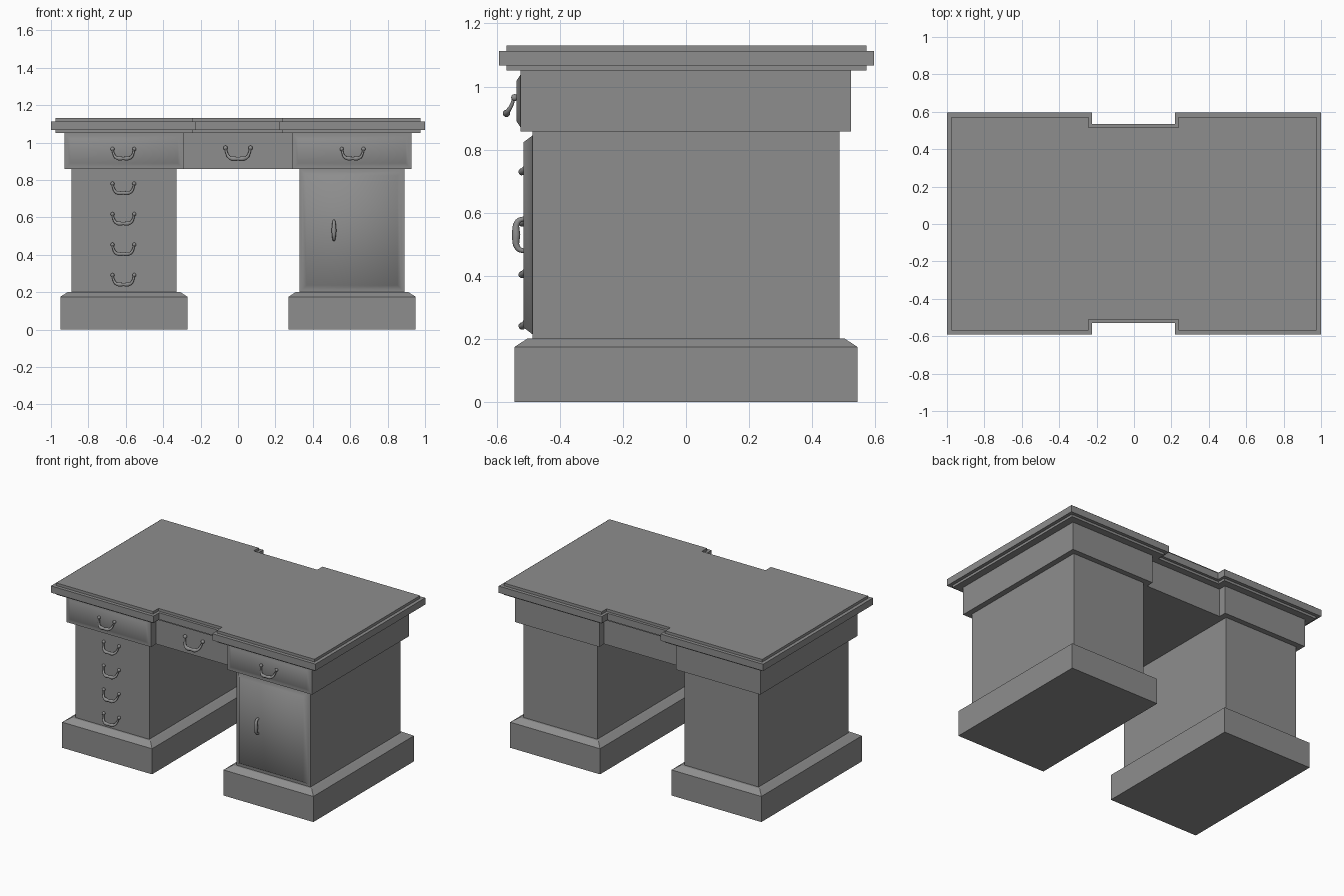
import bpy, bmesh
from mathutils import Vector

cube = bpy.data.objects.get("Cube")
if cube:
    bpy.data.objects.remove(cube, do_unlink=True)

grey = bpy.data.materials.new("plain_grey")
grey.use_nodes = True
grey.diffuse_color = (0.27, 0.27, 0.27, 1)
grey.node_tree.nodes["Principled BSDF"].inputs["Base Color"].default_value = grey.diffuse_color


def finish(name, bm, smooth=False):
    bmesh.ops.recalc_face_normals(bm, faces=bm.faces)
    mesh = bpy.data.meshes.new(name)
    bm.to_mesh(mesh)
    bm.free()
    mesh.materials.append(grey)
    obj = bpy.data.objects.new(name, mesh)
    bpy.context.collection.objects.link(obj)
    if smooth:
        bpy.ops.object.select_all(action='DESELECT')
        obj.select_set(True)
        bpy.context.view_layer.objects.active = obj
        bpy.ops.object.shade_smooth_by_angle(angle=1.0)
    return obj


def box(name, x, y, z, panel=None, chamfer=None):
    """Box from ranges; panel raises the front face, chamfer slopes the top."""
    bm = bmesh.new()
    bmesh.ops.create_cube(bm, size=1)
    for v in bm.verts:
        v.co = [sum(r) / 2 + c * (r[1] - r[0]) for c, r in zip(v.co, (x, y, z))]
    bm.normal_update()
    if panel:
        margin, slope, depth = panel
        front = [f for f in bm.faces if f.normal.y < -0.9]
        bmesh.ops.inset_region(bm, faces=front, thickness=margin)
        bmesh.ops.inset_region(bm, faces=front, thickness=slope, depth=depth)
    if chamfer:
        inset, rise = chamfer
        top = [f for f in bm.faces if f.normal.z > 0.9]
        bmesh.ops.inset_region(bm, faces=top, thickness=inset, depth=rise)
    return finish(name, bm, bool(panel))


def top_layer(name, inset, z0, z1):
    """Slab with a shallow notch in the middle of the front and back."""
    x, front, back, i = 1 - inset, -0.592 + inset, 0.595 - inset, inset * 0.8
    nl, nr, nf, nb = -0.225 - i, 0.22 + i, -0.53 + i, 0.535 - i
    outline = [(-x, front), (nl, front), (nl, nf), (nr, nf), (nr, front), (x, front),
               (x, back), (nr, back), (nr, nb), (nl, nb), (nl, back), (-x, back)]
    bm = bmesh.new()
    face = bm.faces.new([bm.verts.new((a, b, z0)) for a, b in outline])
    up = bmesh.ops.extrude_face_region(bm, geom=[face])["geom"]
    for v in up:
        if isinstance(v, bmesh.types.BMVert):
            v.co.z = z1
    finish(name, bm)


def tube(name, points, origin, scale=1, knobs=()):
    """Smooth bar along (x, y, z, radius) points, with optional end knobs."""
    curve = bpy.data.curves.new(name, 'CURVE')
    curve.dimensions = '3D'
    curve.bevel_depth = 1
    curve.bevel_resolution = 2
    curve.resolution_u = 4
    curve.use_fill_caps = True
    spline = curve.splines.new('BEZIER')
    spline.bezier_points.add(len(points) - 1)
    for bp, (px, py, pz, r) in zip(spline.bezier_points, points):
        bp.co = (px, py, pz)
        bp.radius = r
        bp.handle_left_type = bp.handle_right_type = 'AUTO'
    temp = bpy.data.objects.new(name + "_path", curve)
    bpy.context.collection.objects.link(temp)
    mesh = temp.evaluated_get(bpy.context.evaluated_depsgraph_get()).to_mesh()
    bm = bmesh.new()
    bm.from_mesh(mesh)
    bpy.data.objects.remove(temp, do_unlink=True)
    for k in knobs:
        ball = bmesh.ops.create_uvsphere(bm, u_segments=10, v_segments=8, radius=0.011)["verts"]
        bmesh.ops.translate(bm, vec=k, verts=ball)
    for v in bm.verts:
        v.co = v.co * scale + Vector(origin)
    finish(name, bm, True)


def drawer_pull(name, x, y, z, scale=1):
    half = [(0.058, -0.008, 0.02, 0.005), (0.052, -0.016, -0.005, 0.006),
            (0.04, -0.028, -0.024, 0.008), (0.022, -0.032, -0.03, 0.012)]
    path = [(-a, b, c, r) for a, b, c, r in half] + [(0, -0.033, -0.03, 0.009)] + half[::-1]
    tube(name, path, (x, y, z), scale, [(s * 0.058, -0.006, 0.02) for s in (-1, 1)])


# Moulded table top
top_layer("top_under_moulding", 0.023, 1.05, 1.066)
top_layer("top_slab", 0, 1.066, 1.112)
top_layer("top_surface", 0.023, 1.112, 1.13)

# Pedestals, plinths and top drawer blocks on both sides
for side, s in (("right", -1), ("left", 1)):
    def span(a, b):
        return sorted((s * a, s * b))
    box(side + "_plinth", span(0.27, 0.95), (-0.543, 0.543), (0, 0.175), chamfer=(0.058, 0.027))
    box(side + "_pedestal", span(0.33, 0.89), (-0.487, 0.486), (0.2, 0.86),
        panel=(0.022, 0.03, 0.028) if s > 0 else None)
    box(side + "_drawer_block", span(0.29, 0.928), (-0.525, 0.523), (0.858, 1.05),
        panel=(0.02, 0.025, 0.012))
    drawer_pull(side + "_top_drawer_pull", s * 0.613, -0.537, 0.945)

# Recessed middle drawer
box("middle_drawer_block", (-0.29, 0.29), (-0.47, 0.47), (0.858, 1.05))
drawer_pull("middle_drawer_pull", 0, -0.47, 0.948, 1.15)

# Column of drawer pulls and the door handle
for i in range(4):
    drawer_pull(f"drawer_pull_{i + 1}", -0.613, -0.487, 0.76 - i * 0.163)
tube("door_handle", [(0, 0.004, 0.052, 0.007), (0, -0.018, 0.042, 0.009), (0, -0.023, 0, 0.013),
                     (0, -0.018, -0.042, 0.009), (0, 0.004, -0.052, 0.007)], (0.513, -0.515, 0.53))
